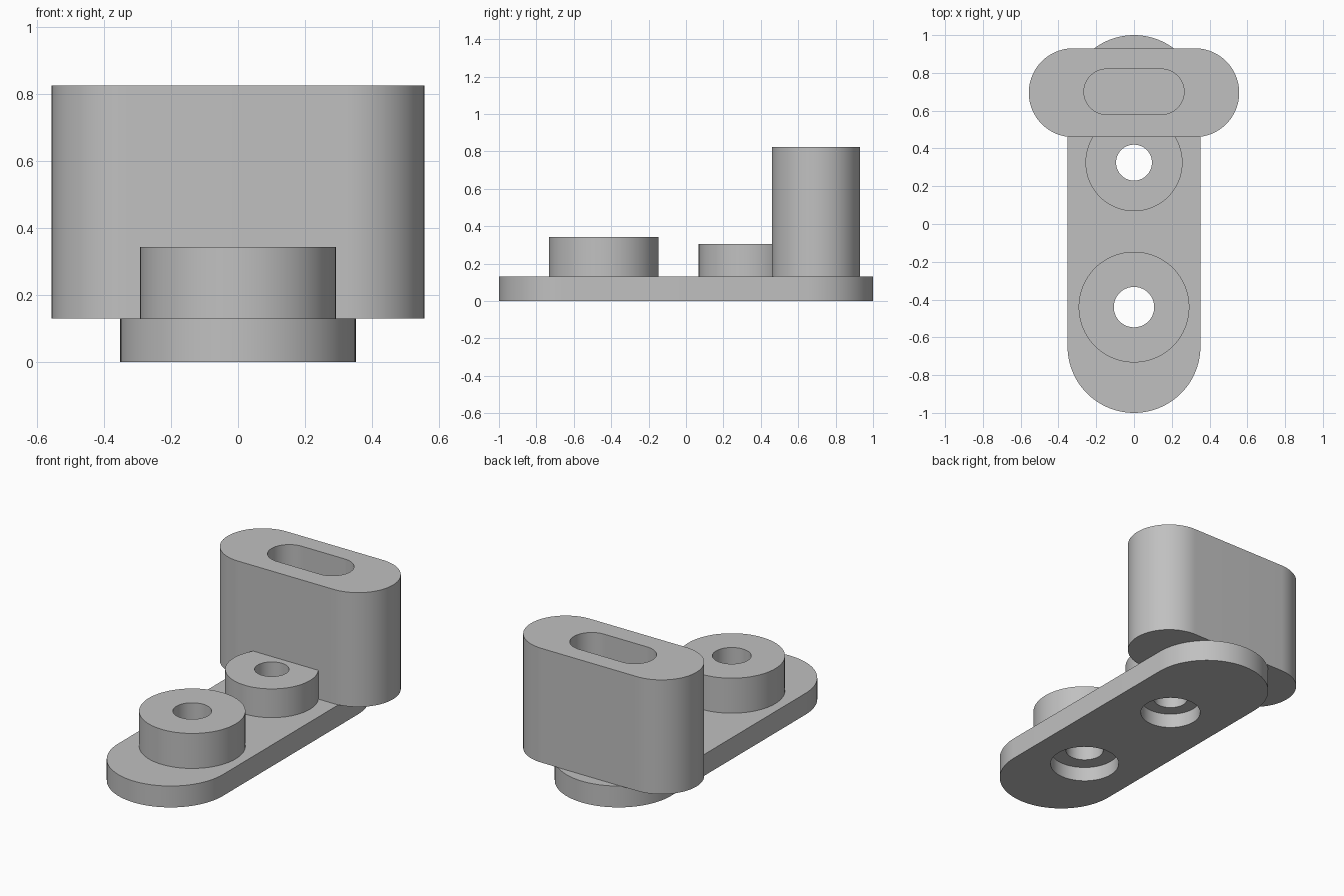
import bpy, bmesh
from math import pi, cos, sin, radians

cube = bpy.data.objects.get("Cube")
if cube:
    bpy.data.objects.remove(cube, do_unlink=True)

grey = bpy.data.materials.new("plain grey")
grey.use_nodes = True
colour = (0.53, 0.53, 0.53, 1)
grey.diffuse_color = colour
grey.node_tree.nodes["Principled BSDF"].inputs["Base Color"].default_value = colour

SEG = 48  # sides per half circle


def slot_prism(name, y, radius, z0, z1, half_x=0, half_y=0):
    """Upright prism with a round or stadium outline, lengthened along x or y."""
    bm = bmesh.new()
    outline = []
    start = -pi / 2 if half_x else 0
    for side in (1, -1):
        for i in range(SEG + 1):
            if not (half_x or half_y) and i == SEG:
                continue  # a full circle has no straight runs
            a = start + pi * i / SEG + (0 if side == 1 else pi)
            outline.append(bm.verts.new((side * half_x + radius * cos(a),
                                         y + side * half_y + radius * sin(a), z0)))
    base = bm.faces.new(outline)
    top = bmesh.ops.extrude_face_region(bm, geom=[base])["geom"]
    bmesh.ops.translate(bm, vec=(0, 0, z1 - z0),
                        verts=[v for v in top if isinstance(v, bmesh.types.BMVert)])
    bmesh.ops.recalc_face_normals(bm, faces=bm.faces)
    mesh = bpy.data.meshes.new(name)
    bm.to_mesh(mesh)
    bm.free()
    mesh.materials.append(grey)
    ob = bpy.data.objects.new(name, mesh)
    bpy.context.collection.objects.link(ob)
    return ob


def cut(ob, *args, **kwargs):
    """Subtract a temporary prism from a part."""
    cutter = slot_prism("cutter", *args, **kwargs)
    cutter.hide_render = True
    mod = ob.modifiers.new("cut", "BOOLEAN")
    mod.operation, mod.solver, mod.object = "DIFFERENCE", "EXACT", cutter
    bpy.context.view_layer.objects.active = ob
    bpy.ops.object.modifier_apply(modifier=mod.name)
    bpy.data.objects.remove(cutter, do_unlink=True)


PLATE_TOP = 0.13
BLOCK = dict(y=0.695, radius=0.235, half_x=0.322)

# Base plate with rounded ends
plate = slot_prism("base_plate", 0, 0.352, 0, PLATE_TOP, half_y=0.648)
parts = [plate]

# Round bosses: centre y, radius, top, bore radius, counterbore radius
for name, y, r, top, bore, recess in (
        ("front_boss", -0.44, 0.293, 0.343, 0.107, 0.195),
        ("rear_boss", 0.325, 0.257, 0.305, 0.095, 0.17)):
    boss = slot_prism(name, y, r, PLATE_TOP, top)
    cut(boss, y, bore, 0, 1)
    cut(plate, y, recess, -1, 0.088)
    cut(plate, y, bore, -1, 1)
    parts.append(boss)

# The rear boss ends flat against the block
cut(parts[-1], z0=0, z1=1, **BLOCK)

# Upright block with a slot in its top
block = slot_prism("upright_block", z0=PLATE_TOP, z1=0.825, **BLOCK)
cut(block, 0.7, 0.12, 0, 1, half_x=0.145)
parts.append(block)

# Smooth round walls, sharp rims
bpy.ops.object.select_all(action="DESELECT")
for ob in parts:
    ob.select_set(True)
bpy.context.view_layer.objects.active = plate
bpy.ops.object.shade_smooth_by_angle(angle=radians(30))
